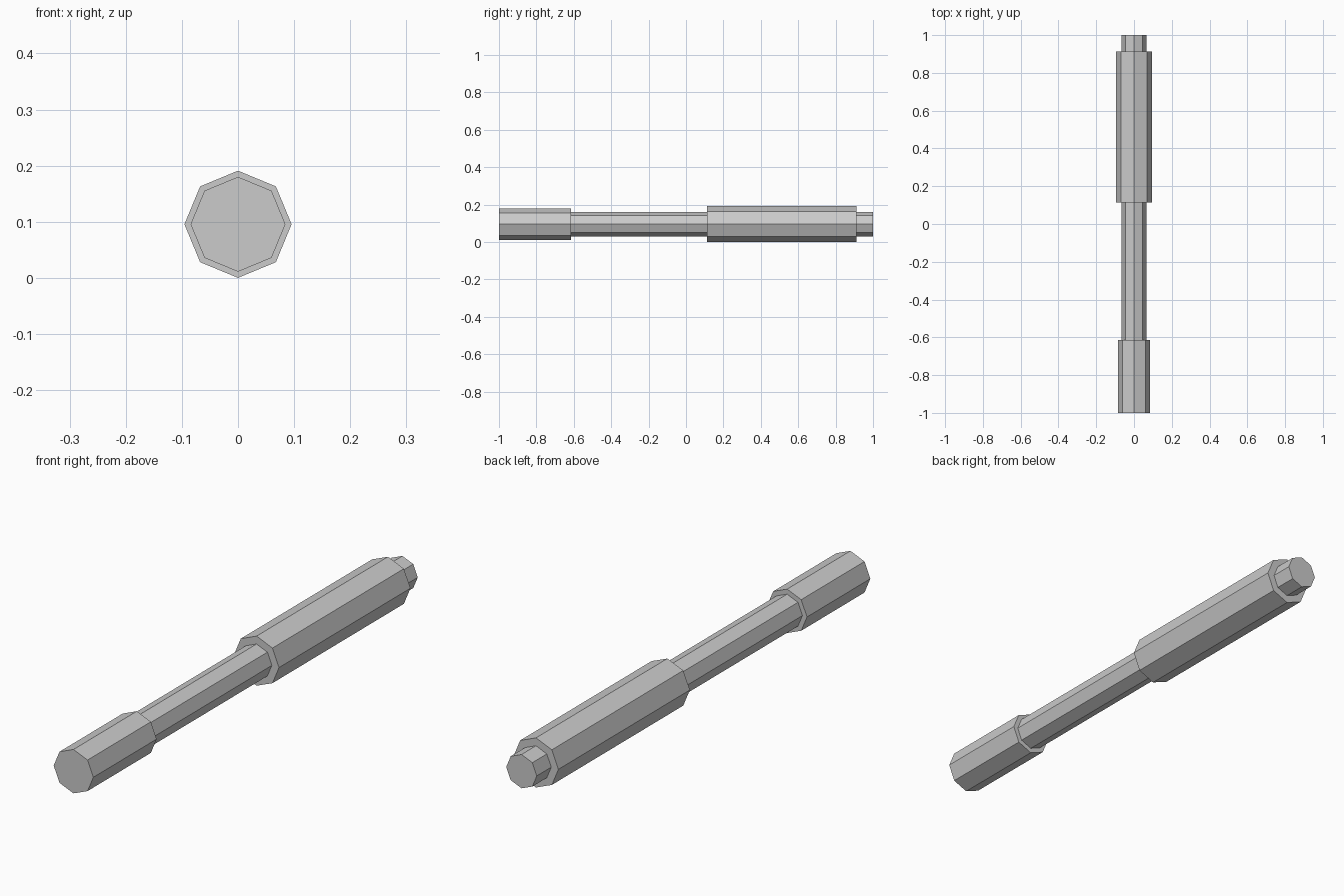
import bpy
import math

cube = bpy.data.objects.get("Cube")
if cube:
    bpy.data.objects.remove(cube, do_unlink=True)

GREY = (0.6, 0.6, 0.6, 1.0)
AXIS_HEIGHT = 0.0955

# Single plain grey material
grey = bpy.data.materials.new("plain_grey")
grey.use_nodes = True
grey.diffuse_color = GREY
grey.node_tree.nodes["Principled BSDF"].inputs["Base Color"].default_value = GREY


def octagonal_bar(name, radius, front, back):
    """Eight-sided bar along y with a corner pointing straight up."""
    bpy.ops.mesh.primitive_cylinder_add(
        vertices=8, radius=radius, depth=back - front,
        location=(0, (front + back) / 2, AXIS_HEIGHT),
        rotation=(math.pi / 2, 0, 0))
    bar = bpy.context.object
    bar.name = name
    bar.data.materials.append(grey)
    return bar


# Core rod runs from inside the front collar out through the back of the grip
octagonal_bar("core_rod", 0.065, -0.7, 1.0)

# Thicker collar at the front end
octagonal_bar("front_collar", 0.0845, -1.0, -0.615)

# Long sleeve around the back half
octagonal_bar("grip_sleeve", 0.0955, 0.113, 0.912)
